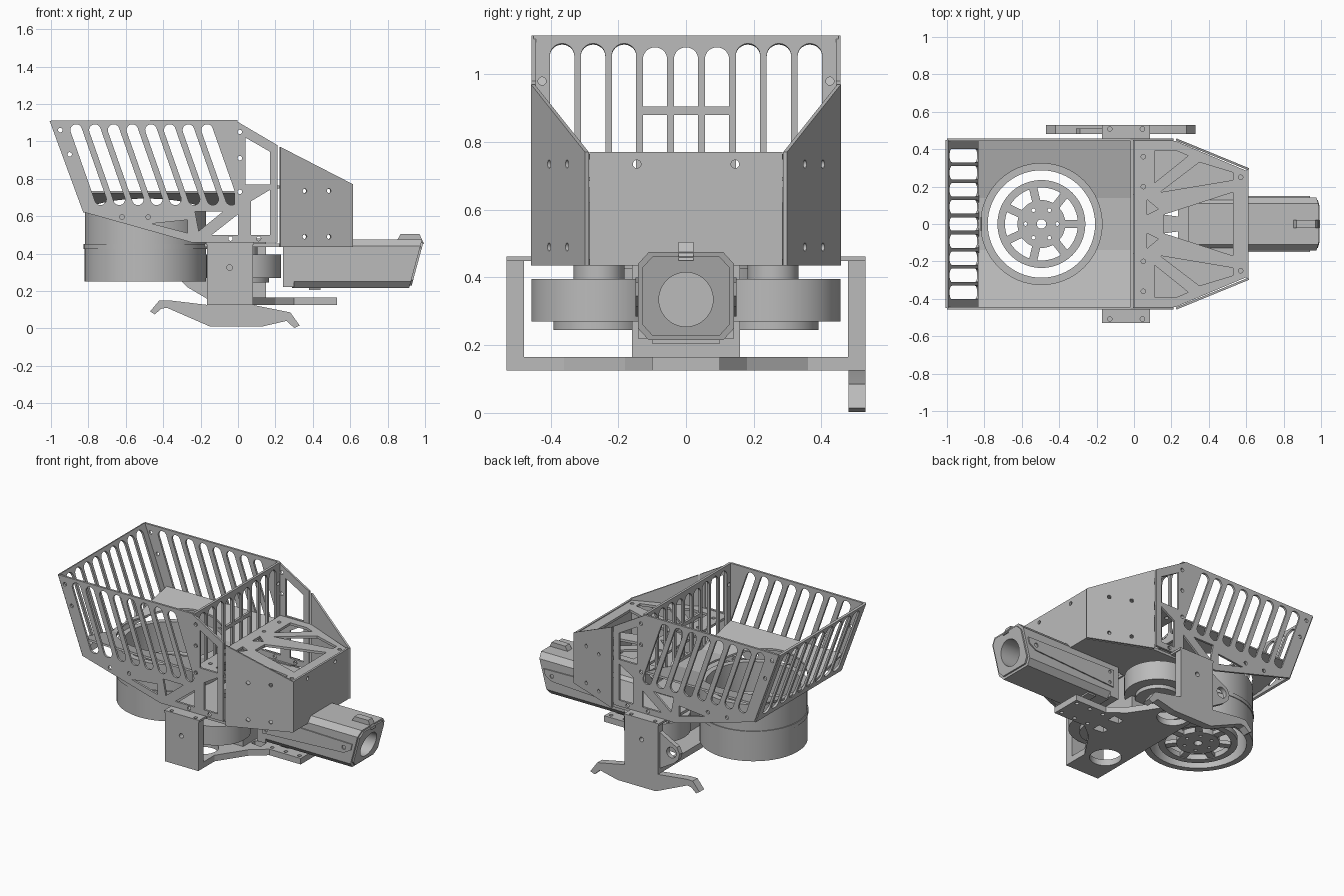
import bpy, bmesh
from math import sin, cos, pi, radians
from mathutils import Vector, Matrix

cube = bpy.data.objects.get("Cube")
if cube:
    bpy.data.objects.remove(cube, do_unlink=True)

grey = bpy.data.materials.new("machined grey")
grey.use_nodes = True
grey.diffuse_color = (0.5, 0.5, 0.5, 1)
for node in grey.node_tree.nodes:
    if node.type == 'BSDF_PRINCIPLED':
        node.inputs["Base Color"].default_value = (0.5, 0.5, 0.5, 1)

parts = []
X, Y, Z = Vector((1, 0, 0)), Vector((0, 1, 0)), Vector((0, 0, 1))


def link(name, mesh):
    ob = bpy.data.objects.new(name, mesh)
    bpy.context.collection.objects.link(ob)
    return ob


def evaluated(ob):
    bpy.context.view_layer.update()
    deps = bpy.context.evaluated_depsgraph_get()
    return bpy.data.meshes.new_from_object(ob.evaluated_get(deps))


def circle(x, y, r, n=32):
    return [(x + r * cos(2 * pi * i / n), y + r * sin(2 * pi * i / n)) for i in range(n)]


def rect(x0, y0, x1, y1):
    return [(x0, y0), (x1, y0), (x1, y1), (x0, y1)]


def slot(a, b, r, n=16):
    """Round-ended slot between centres a and b."""
    a, b = Vector(a), Vector(b)
    d = (b - a).normalized()
    side = Vector((d.y, -d.x))
    arc = [(cos(pi * i / n), sin(pi * i / n)) for i in range(n + 1)]
    return [b + r * (side * c + d * s) for c, s in arc] + \
           [a - r * (side * c + d * s) for c, s in arc]


def arch(x, z0, z1, r, n=16):
    """Upright window with a square foot and a round top."""
    return [(x - r, z0), (x + r, z0)] + \
           [(x + r * cos(pi * i / n), z1 - r + r * sin(pi * i / n)) for i in range(n + 1)]


def mirrored(points):
    """Symmetric outline from its +y half."""
    return points + [(x, -y) for x, y in reversed(points)]


def both_sides(loops):
    """Holes repeated on the +y and -y side."""
    return [[(x, s * y) for x, y in loop] for loop in loops for s in (-1, 1)]


def plate(name, origin, u, v, thick, outline, holes=()):
    """Flat profile with holes in the u-v plane, extruded both ways."""
    curve = bpy.data.curves.new(name, 'CURVE')
    curve.dimensions, curve.fill_mode, curve.extrude = '2D', 'BOTH', thick / 2
    for loop in [outline, *holes]:
        spline = curve.splines.new('POLY')
        spline.points.add(len(loop) - 1)
        for p, (a, b) in zip(spline.points, loop):
            p.co = (a, b, 0, 1)
        spline.use_cyclic_u = True
    helper = link(name + " helper", curve)
    mesh = evaluated(helper)
    bpy.data.objects.remove(helper, do_unlink=True)
    bm = bmesh.new()
    bm.from_mesh(mesh)
    bmesh.ops.remove_doubles(bm, verts=bm.verts, dist=0.0001)
    u, v = Vector(u).normalized(), Vector(v).normalized()
    frame = Matrix((u, v, u.cross(v))).transposed().to_4x4()
    bm.transform(Matrix.Translation(origin) @ frame)
    bmesh.ops.recalc_face_normals(bm, faces=bm.faces)
    bm.to_mesh(mesh)
    bm.free()
    mesh.materials.clear()
    mesh.materials.append(grey)
    ob = link(name, mesh)
    parts.append(ob)
    return ob


def disc(name, x, y, z0, z1, r, hole=0, extra=()):
    holes = ([circle(0, 0, hole, 64)] if hole else []) + list(extra)
    return plate(name, (x, y, (z0 + z1) / 2), X, Y, z1 - z0, circle(0, 0, r, 64), holes)


def box(name, x0, x1, y0, y1, z0, z1):
    return plate(name, (0, 0, (z0 + z1) / 2), X, Y, z1 - z0, rect(x0, y0, x1, y1))


# Hopper side panels with slanted slots and bracing windows
panel = [(-1, 1.11), (-0.02, 1.115), (0.21, 0.98), (0.21, 0.46), (-0.25, 0.46), (-0.82, 0.62)]
windows = [slot((-0.735 + 0.1 * i, 0.69), (-0.865 + 0.1 * i, 1.06), 0.031) for i in range(8)]
windows += [
    [(0.04, 1.02), (0.17, 0.945), (0.17, 0.77), (0.04, 0.77)],
    [(0.17, 0.74), (0.17, 0.5), (0.07, 0.5), (0.07, 0.68)],
    [(-0.46, 0.56), (-0.27, 0.58), (-0.27, 0.51)],
    [(-0.23, 0.625), (-0.08, 0.625), (-0.21, 0.52)],
    [(-0.14, 0.5), (0, 0.5), (0, 0.61)]]
windows += [circle(x, z, 0.012) for x, z in
            [(-0.95, 1.06), (-0.9, 0.93), (-0.62, 0.595), (-0.48, 0.595),
             (0.01, 1.05), (0.01, 0.91), (0.01, 0.73), (0.11, 0.48), (-0.04, 0.48)]]
for name, s in (("right", -1), ("left", 1)):
    plate(name + "_hopper_panel", (0, s * 0.45, 0), X, Z, 0.014, panel, windows)

# Hopper back wall, leaning outward, and upright front wall
ys = [0.0915 * i for i in range(-4, 5)]
plate("hopper_back_wall", (-0.82, 0, 0.62), Y, (-0.18, 0, 0.49), 0.014,
      rect(-0.45, 0, 0.45, 0.522), [slot((y, 0.07), (y, 0.465), 0.036) for y in ys])
grille = []
for y in ys:
    if abs(y) < 0.1:
        grille += [arch(y, 0.905, 1.08, 0.036), rect(y - 0.036, 0.68, y + 0.036, 0.88)]
    else:
        grille.append(slot((y, 0.7), (y, 1.055), 0.036))
grille += [circle(s * 0.425, 0.98, 0.012) for s in (-1, 1)]
plate("hopper_front_wall", (-0.01, 0, 0), Y, Z, 0.016, rect(-0.45, 0.62, 0.45, 1.115), grille)

# Hopper floor: sloping wings, with a round opening over the rotor
bm = bmesh.new()
rows = [[bm.verts.new((x, y, z)) for y, z in
         ((-0.445, 0.735), (-0.14, 0.662), (0.14, 0.662), (0.445, 0.735))] for x in (-0.835, -0.015)]
for i in range(3):
    bm.faces.new((rows[0][i], rows[1][i], rows[1][i + 1], rows[0][i + 1]))
floor_mesh = bpy.data.meshes.new("hopper_floor")
bm.to_mesh(floor_mesh)
bm.free()
floor = link("hopper_floor", floor_mesh)
floor.modifiers.new("thickness", 'SOLIDIFY').thickness = 0.012
cutter = disc("opening_cutter", -0.495, 0, 0.4, 1, 0.324)
cutter.hide_render = True
cut = floor.modifiers.new("opening", 'BOOLEAN')
cut.operation, cut.object, cut.solver = 'DIFFERENCE', cutter, 'EXACT'
floor.data = evaluated(floor)
floor.modifiers.clear()
floor.data.materials.clear()
floor.data.materials.append(grey)
parts.remove(cutter)
bpy.data.objects.remove(cutter, do_unlink=True)
parts.append(floor)

# Rotor drum and spoked wheels
disc("drum_upper", -0.495, 0, 0.45, 0.625, 0.324, 0.287)
disc("drum_flange", -0.495, 0, 0.425, 0.45, 0.33, 0.287)
disc("drum_lower", -0.495, 0, 0.25, 0.425, 0.325, 0.287)
for level, z in (("lower", 0.255), ("upper", 0.42)):
    disc(level + "_wheel_rim", -0.495, 0, z, z + 0.035, 0.235, 0.195)
    bolts = [circle(0.085 * cos(a), 0.085 * sin(a), 0.01) for a in [i * pi / 3 for i in range(6)]]
    disc(level + "_wheel_hub", -0.495, 0, z, z + 0.035, 0.128, 0.025, bolts)
    for i in range(7):
        a = 2 * pi * i / 7
        d = Vector((cos(a), sin(a), 0))
        plate(f"{level}_spoke_{i + 1}", (-0.495, 0, z + 0.017), d, Z.cross(d), 0.025,
              rect(0.12, -0.022, 0.2, 0.022))

# Front shroud: angled cheeks, front plate, lattice roof and deck
screws = [circle(u, z, 0.012) for u in (0.14, 0.28) for z in (0.49, 0.735)]
for name, s in (("right", -1), ("left", 1)):
    plate(name + "_shroud_cheek", (0.225, s * 0.452, 0), (0.39, -s * 0.16, 0), Z, 0.012,
          [(0, 0.435), (0.42, 0.435), (0.42, 0.77), (0, 0.97)], screws)
plate("shroud_front_plate", (0.605, 0, 0), Y, Z, 0.014, rect(-0.285, 0.435, 0.285, 0.77),
      [circle(s * 0.145, 0.735, 0.012) for s in (-1, 1)])
lattice = both_sides([
    [(0.07, 0.05), (0.13, 0.08), (0.07, 0.13)],
    [(0.11, 0.22), (0.11, 0.39), (0.23, 0.39), (0.29, 0.365)],
    [(0.14, 0.17), (0.35, 0.33), (0.53, 0.275), (0.53, 0.235)],
    circle(0.05, 0.2, 0.012), circle(0.05, 0.36, 0.012), circle(0.57, 0.25, 0.012)])
plate("lattice_roof", (0, 0, 0.757), X, Y, 0.016,
      mirrored([(0, 0.445), (0.22, 0.445), (0.6, 0.285)]),
      lattice + [mirrored([(0.16, 0.05), (0.53, 0.17)])])
vents = both_sides([[(0.16, 0.05), (0.235, 0.04), (0.235, 0.1), (0.16, 0.09)]])
plate("deck", (0, 0, 0.445), X, Y, 0.018,
      mirrored([(-0.18, 0.44), (0.22, 0.44), (0.6, 0.285)]),
      [circle(-0.03, 0, 0.1)] + vents)

# Drive block and a pair of flywheels
box("drive_block", -0.02, 0.15, -0.16, 0.16, 0.16, 0.48)
for name, s in (("right", -1), ("left", 1)):
    disc(name + "_flywheel", 0.03, s * 0.257, 0.27, 0.395, 0.2)
    disc(name + "_flywheel_hub", 0.03, s * 0.257, 0.245, 0.275, 0.135, 0.04)
    disc(name + "_flywheel_cap", 0.03, s * 0.257, 0.395, 0.437, 0.075)

# Base plate, side brackets and mounting flanges
holes = both_sides([circle(-0.04, 0.31, 0.095)] + [circle(x, 0.07, 0.012) for x in (0.3, 0.4, 0.5)])
plate("base_plate", (0, 0, 0.145), X, Y, 0.04,
      mirrored([(-0.165, 0.53), (0.08, 0.53), (0.08, 0.36), (0.2, 0.18),
                (0.3, 0.1), (0.53, 0.1)]), holes + vents)
for name, s in (("right", -1), ("left", 1)):
    plate(name + "_bracket", (0, s * 0.504, 0), X, Z, 0.052,
          rect(-0.165, 0.125, 0.08, 0.45), [circle(-0.045, 0.325, 0.015)])
    plate(name + "_bracket_flange", (0, s * 0.48, 0.455), X, Y, 0.014,
          rect(-0.17, -0.05, 0.085, 0.05),
          [circle(x, s * 0.028, 0.012) for x in (-0.13, 0.045)])

# Pivot gusset and skid arm on the left side
plate("pivot_gusset", (0, 0.495, 0), X, Z, 0.03,
      [(-0.16, 0.155), (-0.27, 0.22), (-0.3, 0.25), (-0.31, 0.29), (-0.29, 0.33),
       (-0.25, 0.35), (-0.16, 0.4)], [circle(-0.25, 0.285, 0.035)])
plate("skid_arm", (0, 0.505, 0), X, Z, 0.05,
      [(-0.47, 0.09), (-0.42, 0.15), (-0.37, 0.15), (-0.16, 0.125), (0.08, 0.125),
       (0.28, 0.085), (0.33, 0.015), (0.3, 0.002), (0.26, 0.04), (0.13, 0.01),
       (-0.15, 0.01), (-0.38, 0.11), (-0.41, 0.105), (-0.445, 0.075)])

# Barrel: chamfered tube with a raked muzzle, side rails and sight
section = [(0.142, 0.25), (0.142, 0.44), (0.11, 0.475), (-0.11, 0.475),
           (-0.142, 0.44), (-0.142, 0.25), (-0.11, 0.215), (0.11, 0.215)]
inner = [(y * 0.9, 0.345 + (z - 0.345) * 0.9) for y, z in section]
bore = [circle(0, 0.335, 0.08, 48)]
for name, outline, x0, x1 in (("barrel", section, 0.29, 0.95), ("muzzle_face", inner, 0.88, 0.96)):
    ob = plate(name, ((x0 + x1) / 2, 0, 0), Y, Z, x1 - x0, outline, bore)
    for vert in ob.data.vertices:
        if vert.co.x > 0.9:
            vert.co.x += (vert.co.z - 0.345) * 0.27
box("barrel_collar", 0.24, 0.3, -0.142, 0.142, 0.22, 0.44)
for name, s in (("right", -1), ("left", 1)):
    plate(name + "_barrel_rail", (0, s * 0.143, 0), X, Z, 0.012,
          [(0.28, 0.285), (0.88, 0.315), (0.93, 0.345), (0.94, 0.385), (0.28, 0.4)],
          [circle(0.88, 0.35, 0.014), circle(0.31, 0.31, 0.01), circle(0.31, 0.38, 0.01)])
plate("sight", (0, 0, 0), X, Z, 0.045,
      [(0.85, 0.47), (0.87, 0.505), (0.97, 0.505), (0.995, 0.45), (0.95, 0.45)])
box("barrel_lug", 0.38, 0.44, -0.1, 0.1, 0.205, 0.225)

# Smooth round surfaces and keep hard edges
bpy.ops.object.select_all(action='DESELECT')
for ob in parts:
    ob.select_set(True)
bpy.context.view_layer.objects.active = parts[0]
bpy.ops.object.shade_smooth_by_angle(angle=radians(12))
